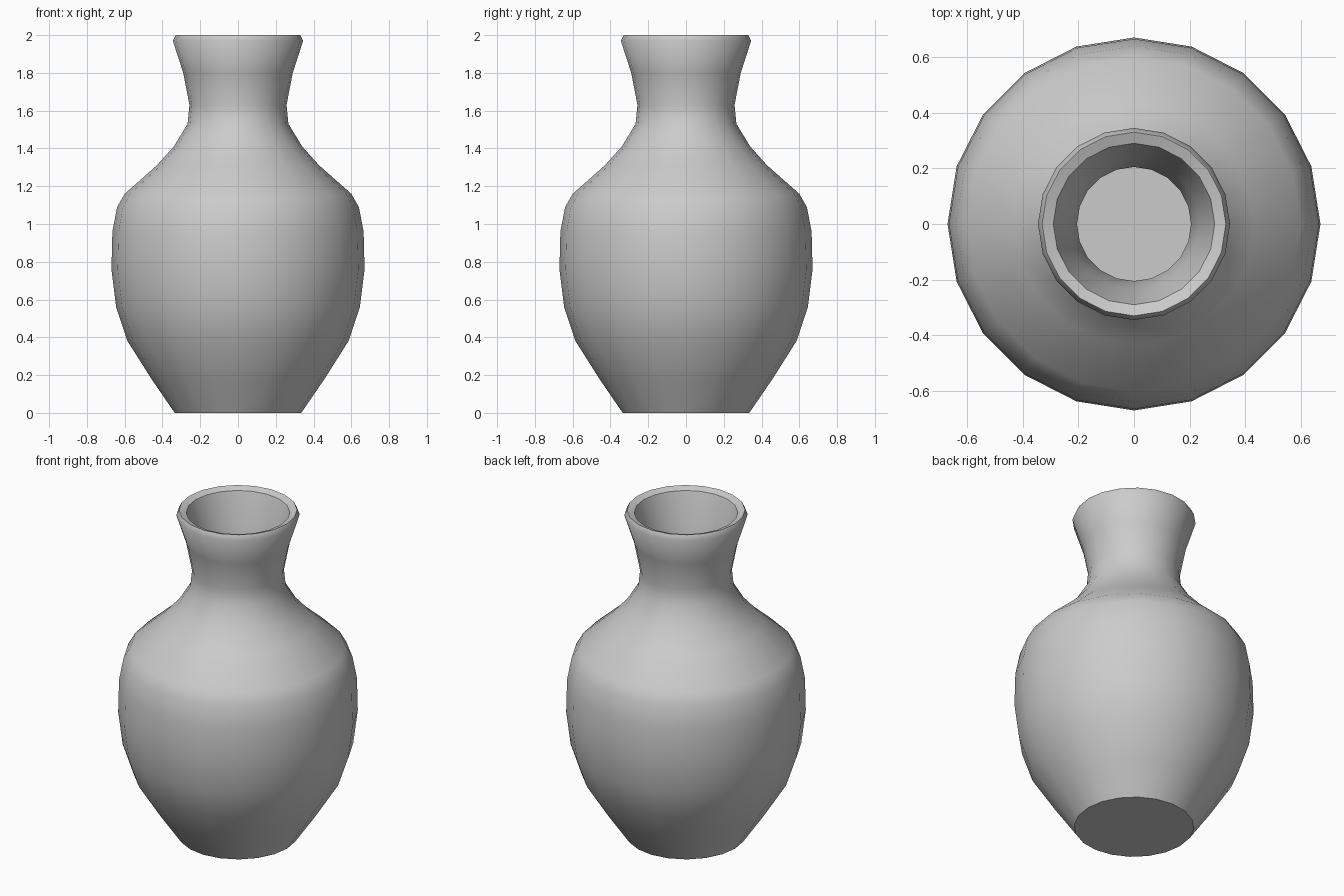
import bpy
import bmesh
from math import cos, sin, tau, radians

cube = bpy.data.objects.get("Cube")
if cube:
    bpy.data.objects.remove(cube, do_unlink=True)

SIDES = 20

# One plain grey clay
clay = bpy.data.materials.new("grey_clay")
clay.use_nodes = True
grey = (0.6, 0.6, 0.6, 1)
clay.diffuse_color = grey
clay.node_tree.nodes["Principled BSDF"].inputs["Base Color"].default_value = grey

# Wall section as (radius, height): outside from foot to lip, then inside down to the floor
outside = [(0.335, 0), (0.455, 0.175), (0.585, 0.38), (0.645, 0.56), (0.67, 0.76),
           (0.665, 0.96), (0.64, 1.09), (0.60, 1.16), (0.43, 1.31), (0.34, 1.41),
           (0.267, 1.53), (0.257, 1.63), (0.29, 1.80), (0.345, 1.97), (0.33, 2.0)]
inside = [(0.29, 1.985), (0.235, 1.80), (0.205, 1.63), (0.215, 1.51), (0.30, 1.375),
          (0.40, 1.265), (0.56, 1.12), (0.615, 0.95), (0.62, 0.76), (0.595, 0.57),
          (0.535, 0.40), (0.41, 0.20), (0.31, 0.06)]

bm = bmesh.new()
rings = [[bm.verts.new((r * cos(tau * i / SIDES), r * sin(tau * i / SIDES), z))
          for i in range(SIDES)] for r, z in outside + inside]
for low, high in zip(rings, rings[1:]):
    for i in range(SIDES):
        j = (i + 1) % SIDES
        bm.faces.new((low[i], low[j], high[j], high[i]))

# Foot underside and inner floor
bm.faces.new(rings[0][::-1])
bm.faces.new(rings[-1])
bmesh.ops.recalc_face_normals(bm, faces=bm.faces)

mesh = bpy.data.meshes.new("vase")
bm.to_mesh(mesh)
bm.free()
mesh.materials.append(clay)
vase = bpy.data.objects.new("vase", mesh)
bpy.context.collection.objects.link(vase)

# Smooth body with a crisp foot edge
bpy.ops.object.select_all(action='DESELECT')
vase.select_set(True)
bpy.context.view_layer.objects.active = vase
bpy.ops.object.shade_smooth_by_angle(angle=radians(50))
